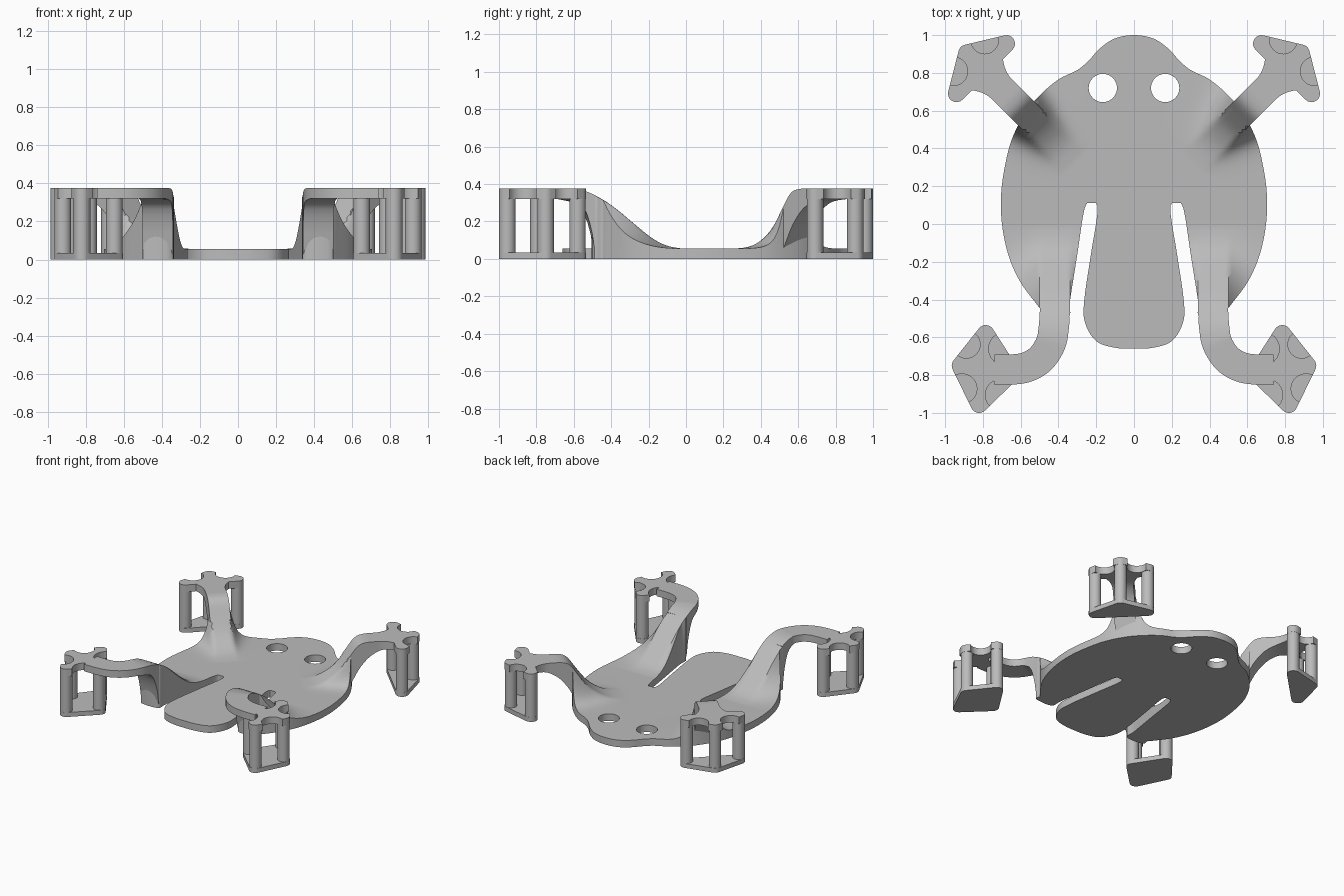
import bpy, bmesh, math
from mathutils import Vector

cube = bpy.data.objects.get("Cube")
if cube:
    bpy.data.objects.remove(cube)

grey = bpy.data.materials.new("grey plastic")
grey.use_nodes = True
COLOUR = (0.5, 0.5, 0.5, 1)
grey.diffuse_color = COLOUR
grey.node_tree.nodes["Principled BSDF"].inputs["Base Color"].default_value = COLOUR

THICK, TOP, UNDER, FOOT_R = 0.055, 0.375, 0.32, 0.045


def finish(bm, name):
    bmesh.ops.recalc_face_normals(bm, faces=bm.faces)
    mesh = bpy.data.meshes.new(name)
    bm.to_mesh(mesh)
    bm.free()
    obj = bpy.data.objects.new(name, mesh)
    bpy.context.collection.objects.link(obj)
    mesh.materials.append(grey)
    return obj


def smooth(obj):
    bpy.ops.object.select_all(action='DESELECT')
    obj.select_set(True)
    bpy.context.view_layer.objects.active = obj
    bpy.ops.object.shade_smooth_by_angle(angle=math.radians(35))


def prism(points, low, high, name):
    bm = bmesh.new()
    face = bm.faces.new([bm.verts.new((p[0], p[1], low)) for p in points])
    made = bmesh.ops.extrude_face_region(bm, geom=[face])["geom"]
    for v in made:
        if isinstance(v, bmesh.types.BMVert):
            v.co.z = high
    return finish(bm, name)


def disc(x, y, r, n=32):
    return [(x + r * math.cos(math.tau * i / n), y + r * math.sin(math.tau * i / n)) for i in range(n)]


def spline(points, closed, steps=5):
    pts = [Vector(p) for p in points]
    n, out = len(pts), []
    pick = (lambda i: pts[i % n]) if closed else (lambda i: pts[max(0, min(i, n - 1))])
    for i in range(n if closed else n - 1):
        a, b, c, d = (pick(i + k) for k in (-1, 0, 1, 2))
        for s in range(steps):
            t = s / steps
            out.append(0.5 * (2 * b + (c - a) * t + (2 * a - 5 * b + 4 * c - d) * t**2
                              + (3 * b - a - 3 * c + d) * t**3))
    return out if closed else out + [pts[-1]]


def lookup(table, u):
    if u <= table[0][0]:
        return table[0][1]
    for (a, p), (b, q) in zip(table, table[1:]):
        if u <= b:
            return p + (q - p) * (u - a) / (b - a)
    return table[-1][1]


def dense(table):
    return [tuple(p) for p in spline(table, False, 4)]


# Leg height profiles: rear along -y, front along the diagonal
rear_top = dense([(0.02, THICK), (0.1, 0.07), (0.18, 0.11), (0.28, 0.19), (0.37, 0.265),
                  (0.45, 0.32), (0.54, 0.36), (0.62, TOP)])
rear_under = dense([(0.49, 0.03), (0.505, 0.13), (0.53, 0.22), (0.57, 0.29), (0.65, UNDER)])
front_top = dense([(0.46, THICK), (0.55, 0.068), (0.63, 0.1), (0.71, 0.16), (0.78, 0.25),
                   (0.84, 0.335), (0.88, 0.365), (0.93, TOP)])
front_under = dense([(0.78, 0.02), (0.82, 0.09), (0.87, 0.18), (0.94, 0.26), (1.02, 0.305), (1.1, UNDER)])


def body_height(x, y):
    x = abs(x)
    h = THICK
    slot = 0.225 + 0.15 * (0.1 - y)
    if y < 0.1 and x > slot:
        d = max(0, abs(x - 0.418) - 0.082)
        h += (lookup(rear_top, -y) - THICK) * math.exp(-d / 0.12)
    t, p = (x + y) / math.sqrt(2), (y - x) / math.sqrt(2)
    if y > 0:
        d = max(0, abs(p - 0.01) - 0.075)
        h += (lookup(front_top, t) - THICK) * math.exp(-d / 0.04)
    return h


# Body: sculpted upper surface trimmed to the outline
half = [(0, 1), (0.1, 0.983), (0.18, 0.93), (0.24, 0.865), (0.3, 0.815), (0.4, 0.765), (0.5, 0.68),
        (0.58, 0.58), (0.65, 0.44), (0.69, 0.27), (0.705, 0.12), (0.695, -0.03), (0.66, -0.18),
        (0.6, -0.31), (0.515, -0.425), (0.497, -0.45), (0.49, -0.495), (0.35, -0.495), (0.338, -0.4),
        (0.3, -0.16), (0.262, 0.08), (0.227, 0.11), (0.192, 0.08), (0.228, -0.16), (0.263, -0.4),
        (0.26, -0.52), (0.2, -0.62), (0.1, -0.655), (0, -0.66)]
outline = half + [(-x, y) for x, y in half[-2:0:-1]]
trim = prism(spline(outline, True), 0, 0.6, "body_outline_helper")

bm = bmesh.new()
bmesh.ops.create_grid(bm, x_segments=84, y_segments=100, size=1)
for v in bm.verts:
    v.co.x *= 0.751
    v.co.y = 0.17 + v.co.y * 0.871
    v.co.z = body_height(v.co.x, v.co.y)
made = bmesh.ops.extrude_face_region(bm, geom=bm.faces[:])["geom"]
for v in made:
    if isinstance(v, bmesh.types.BMVert):
        v.co.z = -0.1
body = finish(bm, "body")

helpers = [(trim, 'INTERSECT')]
for side in (-1, 1):
    helpers.append((prism(disc(side * 0.165, 0.72, 0.075), -0.2, 0.7, "eye_hole_helper"), 'DIFFERENCE'))
for helper, operation in helpers:
    mod = body.modifiers.new("cut", 'BOOLEAN')
    mod.operation, mod.solver, mod.object = operation, 'EXACT', helper
    bpy.ops.object.select_all(action='DESELECT')
    bpy.context.view_layer.objects.active = body
    body.select_set(True)
    bpy.ops.object.modifier_apply(modifier=mod.name)
for helper, _ in helpers:
    bpy.data.objects.remove(helper)
smooth(body)


def leg(path, width, top, under, name):
    bm = bmesh.new()
    rings = []
    for i, p in enumerate(path):
        along = (path[min(i + 1, len(path) - 1)] - path[max(i - 1, 0)]).normalized()
        across = Vector((-along.y, along.x)) * width(p)
        l, r = p + across, p - across
        rings.append([bm.verts.new((q.x, q.y, z)) for q, z in
                      ((l, top(p)), (r, top(p)), (r, under(p)), (l, under(p)))])
    for a, b in zip(rings, rings[1:]):
        for k in range(4):
            bm.faces.new((a[k], a[(k + 1) % 4], b[(k + 1) % 4], b[k]))
    bm.faces.new(rings[0])
    bm.faces.new(rings[-1])
    smooth(finish(bm, name))


def foot_outline(columns, bites):
    """Rounded hull of the columns, with a round bite in each flagged edge."""
    pts = [Vector(c) for c in columns]
    n = len(pts)
    middle = sum(pts, Vector((0, 0))) / n
    normals = []
    for i in range(n):
        e = (pts[(i + 1) % n] - pts[i]).normalized()
        normal = Vector((e.y, -e.x))
        normals.append(normal if normal.dot(pts[i] - middle) > 0 else -normal)
    out = []
    for i in range(n):
        a = math.atan2(normals[i - 1].y, normals[i - 1].x)
        b = math.atan2(normals[i].y, normals[i].x)
        turn = (b - a + math.pi) % math.tau - math.pi
        for k in range(9):
            w = a + turn * k / 8
            out.append(pts[i] + FOOT_R * Vector((math.cos(w), math.sin(w))))
        if bites[i]:
            edge = pts[(i + 1) % n] - pts[i]
            centre = pts[i] + edge / 2 + normals[i] * FOOT_R
            r = edge.length / 2 - 0.035
            for k in range(13):
                w = math.pi * k / 12
                out.append(centre - edge.normalized() * r * math.cos(w) - normals[i] * r * math.sin(w))
    return out


rear_path = [(0.42, -0.485), (0.425, -0.55), (0.44, -0.63), (0.49, -0.71), (0.56, -0.755), (0.64, -0.77), (0.74, -0.77)]
front_path = [((t - 0.01) / math.sqrt(2), (t + 0.01) / math.sqrt(2)) for t in (0.77, 0.84, 0.92, 1, 1.06, 1.13)]
rear_columns = [(0.785, -0.58), (0.92, -0.75), (0.82, -0.955), (0.65, -0.79)]
front_columns = [(0.675, 0.955), (0.885, 0.905), (0.94, 0.69)]


def diagonal(p):
    return (abs(p.x) + p.y) / math.sqrt(2)


# Legs and feet, mirrored left and right
for side, word in ((1, "left"), (-1, "right")):
    def flip(points):
        return [(side * x, y) for x, y in points]

    leg(spline(flip(rear_path), False), lambda p: 0.08,
        lambda p: lookup(rear_top, -p.y) if abs(p.x) < 0.5 else TOP,
        lambda p: lookup(rear_under, -p.y), word + "_rear_leg")
    leg(spline(flip(front_path), False),
        lambda p: 0.075 + 0.06 * max(0, (diagonal(p) - 1) / 0.13) ** 2,
        lambda p: lookup(front_top, diagonal(p)),
        lambda p: lookup(front_under, diagonal(p)), word + "_front_leg")
    for end, columns, bites in (("rear", rear_columns, (1, 1, 1, 1)), ("front", front_columns, (1, 1, 0))):
        name = word + "_" + end + "_foot"
        columns = flip(columns)
        smooth(prism(foot_outline(columns, bites), UNDER, TOP, name + "_top"))
        smooth(prism(foot_outline(columns, [0] * len(bites)), 0, 0.035, name + "_base"))
        for x, y in columns:
            smooth(prism(disc(x, y, FOOT_R - 0.001, 24), 0.01, TOP - 0.005, name + "_column"))
